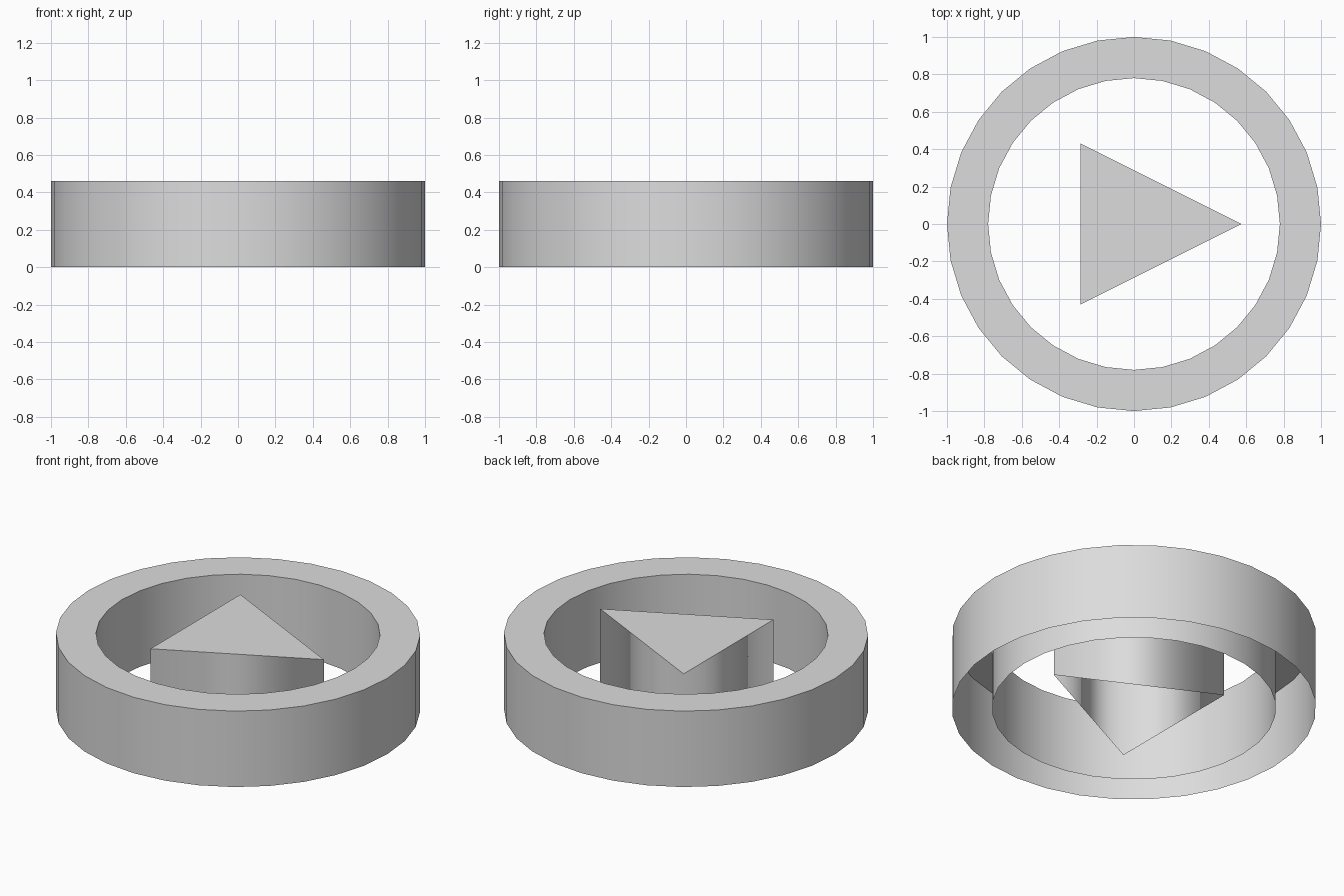
import bpy
import bmesh
from math import cos, sin, tau

HEIGHT = 0.46
SEGMENTS = 32

cube = bpy.data.objects.get("Cube")
if cube:
    bpy.data.objects.remove(cube, do_unlink=True)

# Plain grey for everything
grey = bpy.data.materials.new("light_grey")
grey.use_nodes = True
colour = (0.72, 0.72, 0.72, 1)
grey.diffuse_color = colour
grey.node_tree.nodes["Principled BSDF"].inputs["Base Color"].default_value = colour


def circle(radius):
    return [(radius * cos(tau * i / SEGMENTS), radius * sin(tau * i / SEGMENTS))
            for i in range(SEGMENTS)]


def add_loop(bm, outline, z):
    return [bm.verts.new((x, y, z)) for x, y in outline]


def bridge(bm, lower, upper):
    """Join two closed loops of vertices with a band of quads."""
    for i in range(len(lower)):
        j = (i + 1) % len(lower)
        bm.faces.new((lower[i], lower[j], upper[j], upper[i]))


def finish(name, bm):
    """Smooth the walls, keep the top flat and its rim sharp."""
    for face in bm.faces:
        face.normal_update()
        face.smooth = abs(face.normal.z) < 0.5
    for edge in bm.edges:
        edge.smooth = all(f.smooth for f in edge.link_faces)
    mesh = bpy.data.meshes.new(name)
    bm.to_mesh(mesh)
    bm.free()
    mesh.materials.append(grey)
    bpy.context.collection.objects.link(bpy.data.objects.new(name, mesh))


# Outer ring: outer wall, top and inner wall, open underneath
bm = bmesh.new()
section = [(1, 0), (1, HEIGHT), (0.78, HEIGHT), (0.78, 0)]
loops = [add_loop(bm, circle(radius), z) for radius, z in section]
for lower, upper in zip(loops, loops[1:]):
    bridge(bm, lower, upper)
finish("outer_ring", bm)

# Triangular shell pointing to +x, open underneath
bm = bmesh.new()
triangle = [(0.575, 0), (-0.285, 0.43), (-0.285, -0.43)]
bottom = add_loop(bm, triangle, 0)
top = add_loop(bm, triangle, HEIGHT)
bridge(bm, bottom, top)
bm.faces.new(top)
finish("center_triangle", bm)
